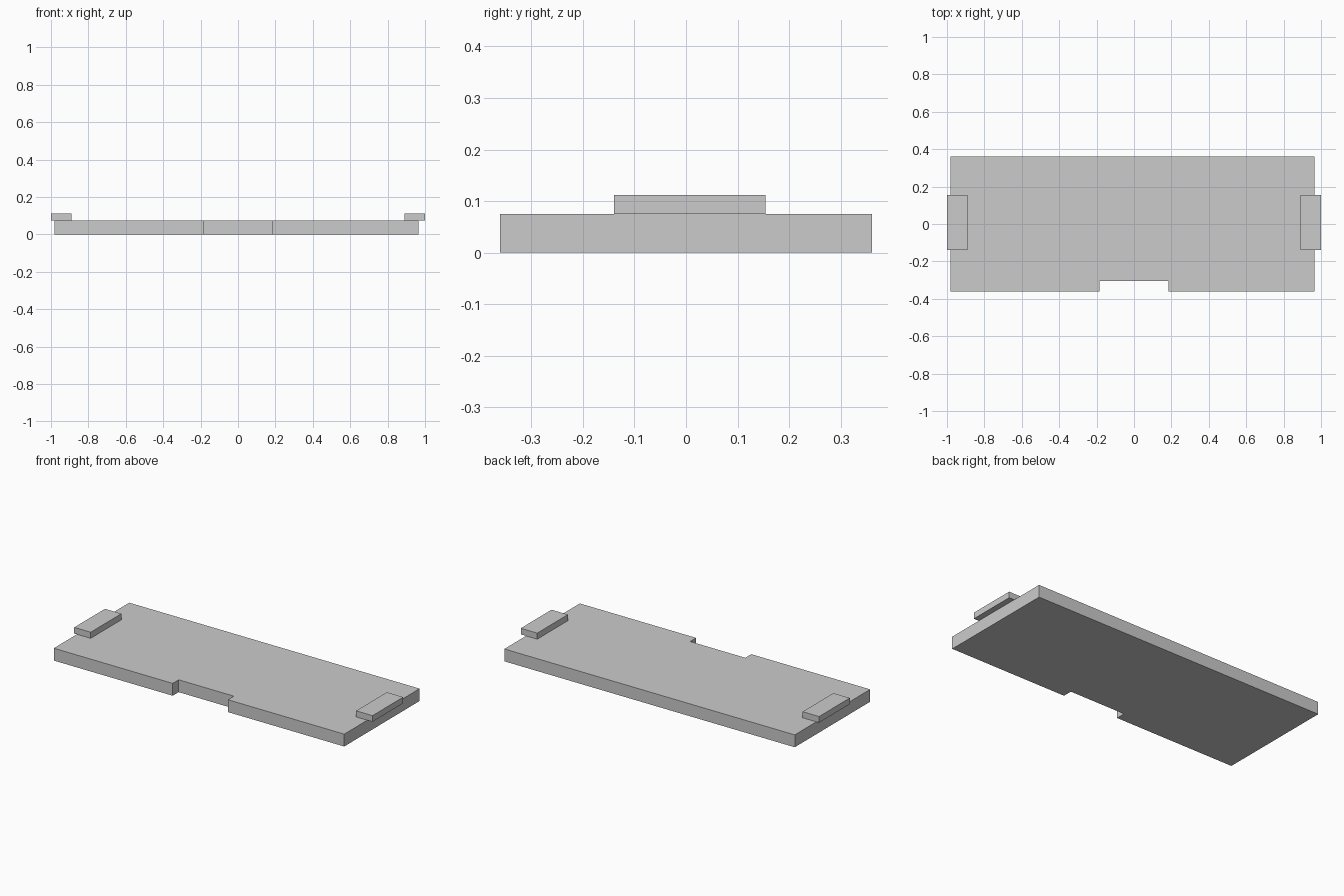
import bpy
import bmesh

cube = bpy.data.objects.get("Cube")
if cube:
    bpy.data.objects.remove(cube, do_unlink=True)

# Single plain grey
GREY = (0.6, 0.6, 0.6, 1.0)
grey = bpy.data.materials.new("plain_grey")
grey.use_nodes = True
grey.diffuse_color = GREY
grey.node_tree.nodes["Principled BSDF"].inputs["Base Color"].default_value = GREY


def slab(name, outline, bottom, top):
    """Extrude a flat outline from bottom to top."""
    bm = bmesh.new()
    face = bm.faces.new([bm.verts.new((x, y, bottom)) for x, y in outline])
    extruded = bmesh.ops.extrude_face_region(bm, geom=[face])["geom"]
    for v in extruded:
        if isinstance(v, bmesh.types.BMVert):
            v.co.z = top
    bmesh.ops.recalc_face_normals(bm, faces=bm.faces)
    mesh = bpy.data.meshes.new(name)
    bm.to_mesh(mesh)
    bm.free()
    mesh.materials.append(grey)
    obj = bpy.data.objects.new(name, mesh)
    bpy.context.collection.objects.link(obj)
    return obj


def rectangle(x0, x1, y0, y1):
    return [(x0, y0), (x1, y0), (x1, y1), (x0, y1)]


# Base plate with a shallow notch in the front edge
RIGHT, LEFT, DEPTH, THICK = -0.982, 0.965, 0.361, 0.075
NOTCH, NOTCH_Y = 0.185, -0.304
slab("base_plate", [
    (RIGHT, -DEPTH), (-NOTCH, -DEPTH), (-NOTCH, NOTCH_Y),
    (NOTCH, NOTCH_Y), (NOTCH, -DEPTH), (LEFT, -DEPTH),
    (LEFT, DEPTH), (RIGHT, DEPTH)], 0, THICK)

# End tabs overhanging the two short edges
for side, inner, outer in (("right", -0.89, -1), ("left", 0.89, 1)):
    slab(side + "_tab", rectangle(min(inner, outer), max(inner, outer), -0.14, 0.154),
         THICK, 0.112)
